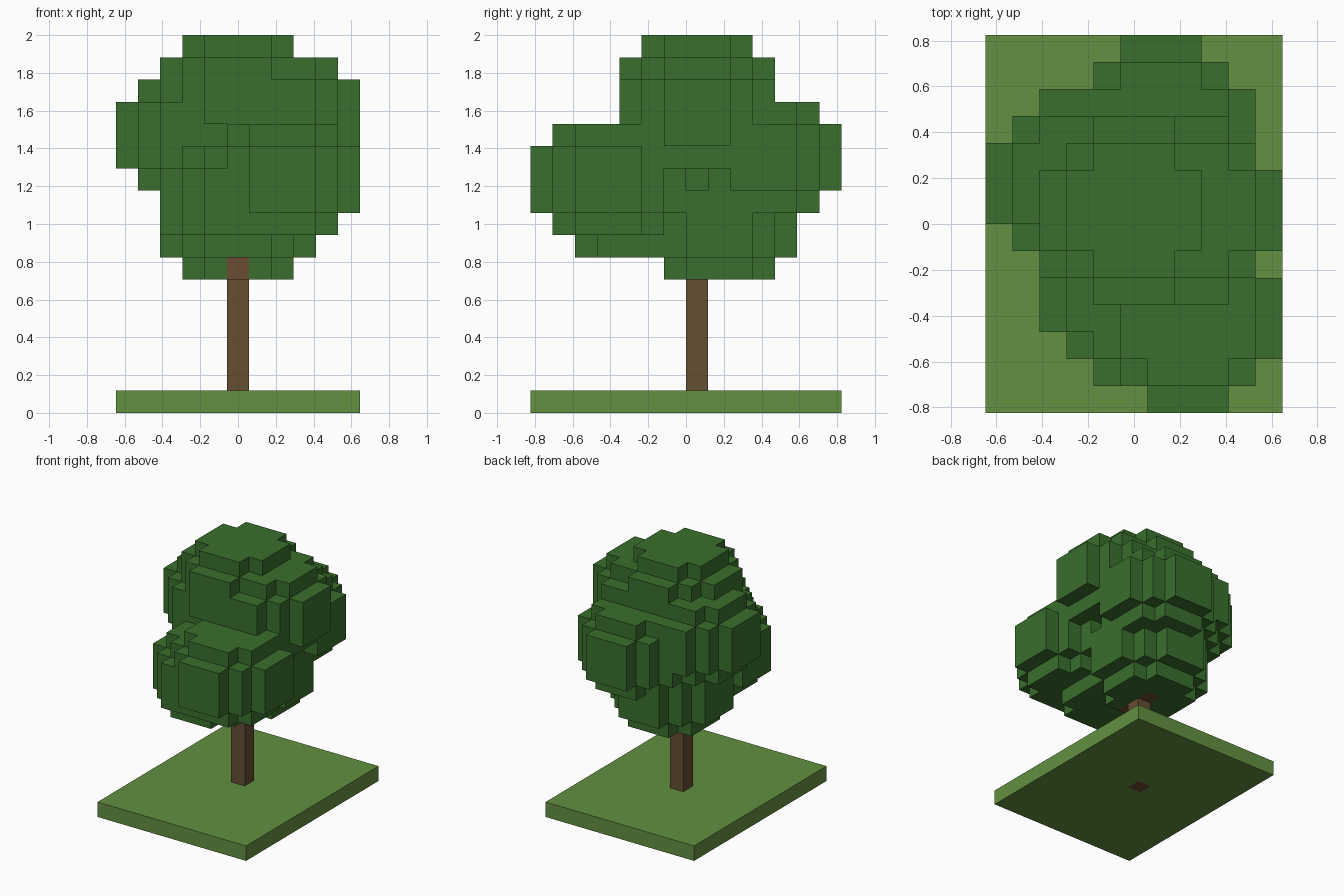
import bpy
import bmesh
from itertools import product
from mathutils import Vector

if "Cube" in bpy.data.objects:
    bpy.data.objects.remove(bpy.data.objects["Cube"], do_unlink=True)

NX, NY, NZ = 11, 14, 17          # block grid
CELL = 2 / NZ                    # block size


def make_material(name, rgb):
    """Flat material from an 8-bit display colour."""
    linear = [((c / 255 + 0.055) / 1.055) ** 2.4 for c in rgb] + [1.0]
    mat = bpy.data.materials.new(name)
    mat.use_nodes = True
    mat.diffuse_color = linear
    bsdf = next(n for n in mat.node_tree.nodes if n.type == 'BSDF_PRINCIPLED')
    bsdf.inputs["Base Color"].default_value = linear
    return mat


def blob(cx, cy, cz):
    """Blocky leaf clump: a round ball with flattened top and bottom."""
    return {(cx + x, cy + y, cz + z)
            for x, y, z in product(range(-3, 4), range(-3, 4), range(-2, 3))
            if x * x + y * y + z * z <= 11}


def build_blocks(name, cells, solid, material):
    """Mesh the faces of the cells that are not covered by another block."""
    bm = bmesh.new()
    verts = {}

    def vert(p):
        if p not in verts:
            verts[p] = bm.verts.new(((p[0] - NX / 2) * CELL,
                                     (p[1] - NY / 2) * CELL,
                                     p[2] * CELL))
        return verts[p]

    for cell in sorted(cells):
        for axis, side in product(range(3), (0, 1)):
            neighbour = list(cell)
            neighbour[axis] += 2 * side - 1
            if tuple(neighbour) in solid:
                continue
            u, v = (axis + 1) % 3, (axis + 2) % 3
            ring = []
            for du, dv in ((0, 0), (1, 0), (1, 1), (0, 1)):
                p = list(cell)
                p[axis] += side
                p[u] += du
                p[v] += dv
                ring.append(vert(tuple(p)))
            bm.faces.new(ring if side else ring[::-1])

    # Merge coplanar block faces into large flat ones
    bmesh.ops.dissolve_limit(bm, angle_limit=0.01, verts=bm.verts[:],
                             edges=bm.edges[:])
    mesh = bpy.data.meshes.new(name)
    bm.to_mesh(mesh)
    bm.free()
    mesh.materials.append(material)
    obj = bpy.data.objects.new(name, mesh)
    bpy.context.collection.objects.link(obj)
    return obj


# Trunk, its root in the ground and the short branches under the leaves
trunk_x, trunk_y = 5, 7
root = {(trunk_x, trunk_y, 0)}
trunk = {(trunk_x, trunk_y, z) for z in range(1, 6)}
branches = {(trunk_x, trunk_y + d, 6) for d in (-1, 0, 1)}

# Ground slab with the root set into it
ground = set(product(range(NX), range(NY), [0])) - root

# Leaf clumps climbing one block at a time around the trunk
clumps = [(5, 8), (5, 4), (7, 3), (6, 10), (3, 8), (7, 7), (5, 7)]
leaves = set()
for level, (x, y) in enumerate(clumps, start=8):
    leaves |= blob(x, y, level)
leaves -= branches

solid = root | trunk | branches | ground | leaves
grass = make_material("grass green", (98, 144, 64))
leaf = make_material("leaf green", (58, 111, 45))
bark = make_material("bark brown", (101, 78, 50))
wood = make_material("reddish wood", (106, 76, 50))

build_blocks("ground_slab", ground, solid, grass)
build_blocks("trunk", trunk, solid, bark)
build_blocks("root", root, solid, wood)
build_blocks("branches", branches, solid, wood)
build_blocks("leaf_canopy", leaves, solid, leaf)
